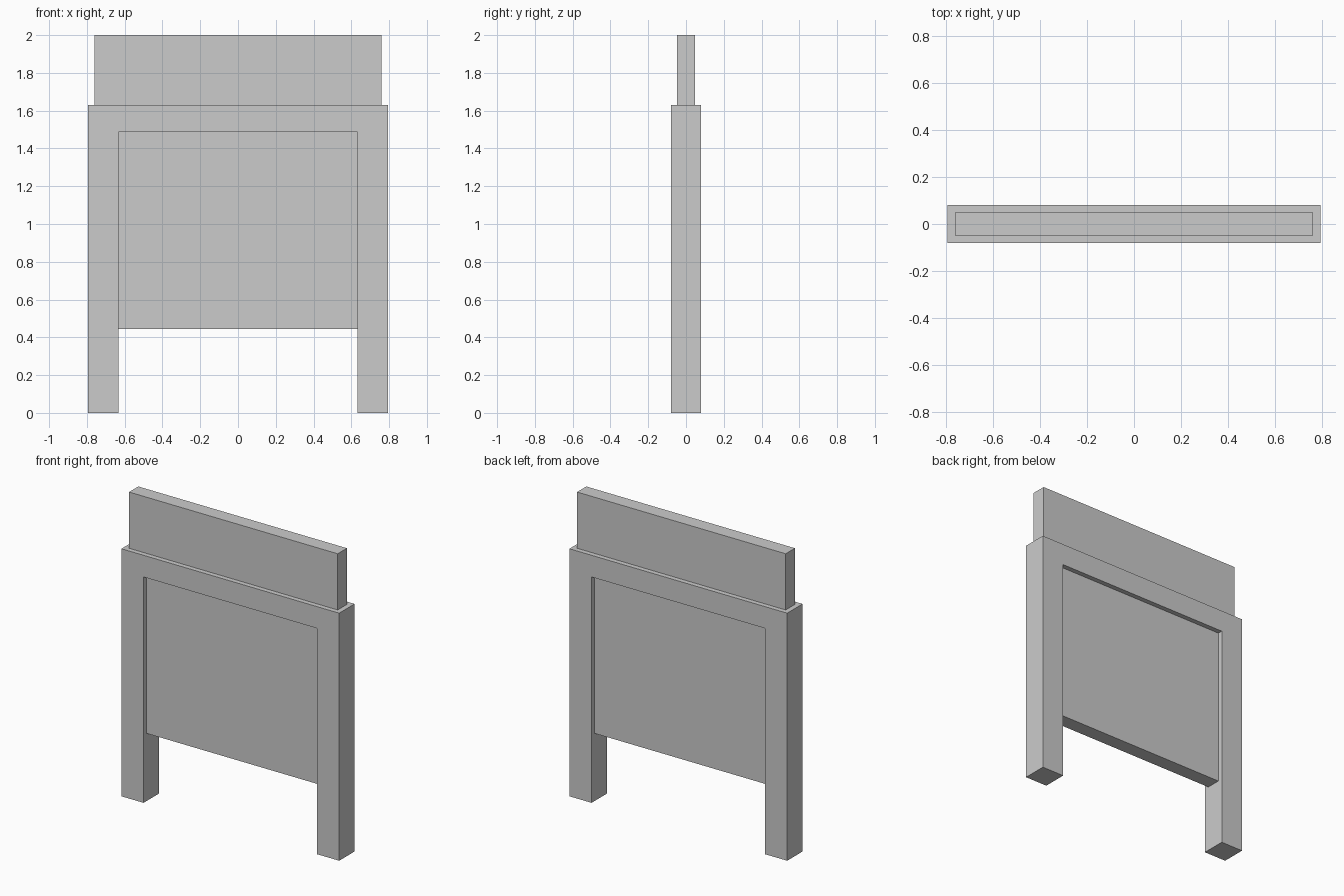
import bpy
import bmesh

if "Cube" in bpy.data.objects:
    bpy.data.objects.remove(bpy.data.objects["Cube"])

FRAME_W, FRAME_H, FRAME_D = 0.793, 1.63, 0.08   # half width, height, half depth
OPEN_W, OPEN_H = 0.632, 1.487                   # opening half width, top
BOARD_D = 0.048                                 # half depth of the thin boards


def extrude_profile(name, points, half_depth):
    """Extrude an x-z outline symmetrically along y."""
    bm = bmesh.new()
    face = bm.faces.new([bm.verts.new((x, -half_depth, z)) for x, z in points])
    result = bmesh.ops.extrude_face_region(bm, geom=[face])
    moved = [v for v in result["geom"] if isinstance(v, bmesh.types.BMVert)]
    bmesh.ops.translate(bm, verts=moved, vec=(0, 2 * half_depth, 0))
    bmesh.ops.recalc_face_normals(bm, faces=bm.faces)
    mesh = bpy.data.meshes.new(name)
    bm.to_mesh(mesh)
    bm.free()
    obj = bpy.data.objects.new(name, mesh)
    bpy.context.collection.objects.link(obj)
    return obj


def board(name, half_width, z0, z1):
    outline = [(-half_width, z0), (half_width, z0), (half_width, z1), (-half_width, z1)]
    return extrude_profile(name, outline, BOARD_D)


# Two legs joined by the top rail: half outline mirrored into an arch
half = [(OPEN_W, OPEN_H), (OPEN_W, 0), (FRAME_W, 0), (FRAME_W, FRAME_H)]
extrude_profile("leg_frame", half + [(-x, z) for x, z in reversed(half)], FRAME_D)

# Recessed panel filling the opening
board("recessed_panel", OPEN_W, 0.445, OPEN_H)

# Narrow board standing on the frame
board("top_board", 0.76, FRAME_H, 2.0)
